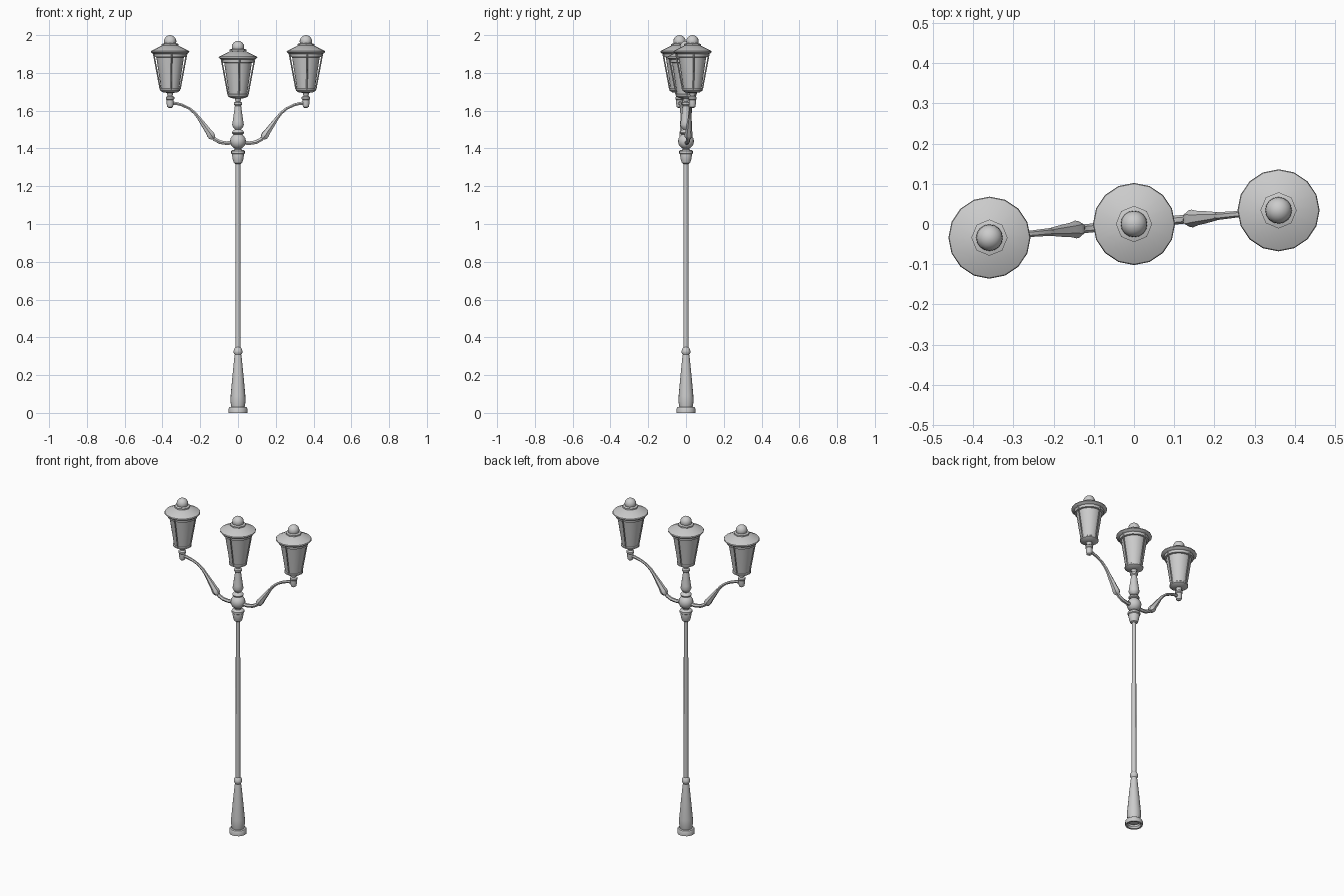
import bpy, bmesh, math
from mathutils import Matrix, Vector

if "Cube" in bpy.data.objects:
    bpy.data.objects.remove(bpy.data.objects["Cube"])

ARM_ANGLE = math.radians(5.4)


def finish(ob, angle=35):
    bpy.ops.object.select_all(action='DESELECT')
    ob.select_set(True)
    bpy.context.view_layer.objects.active = ob
    bpy.ops.object.shade_smooth_by_angle(angle=math.radians(angle))


def lathe(name, profile, sides, loc=(0, 0, 0), cap=True):
    """Revolve (radius, height) points about z, listed bottom to top."""
    bm = bmesh.new()
    rings = []
    for r, z in profile:
        rings.append([bm.verts.new((r * math.cos(2 * math.pi * i / sides),
                                    r * math.sin(2 * math.pi * i / sides), z))
                      for i in range(sides)])
    for a, b in zip(rings, rings[1:]):
        for i in range(sides):
            j = (i + 1) % sides
            bm.faces.new((a[i], a[j], b[j], b[i]))
    if cap:
        bm.faces.new(rings[0][::-1])
        bm.faces.new(rings[-1])
    me = bpy.data.meshes.new(name)
    bm.to_mesh(me)
    bm.free()
    ob = bpy.data.objects.new(name, me)
    bpy.context.collection.objects.link(ob)
    ob.location = loc
    finish(ob)
    return ob


def ball(name, r, loc):
    bpy.ops.mesh.primitive_uv_sphere_add(segments=16, ring_count=10, radius=r, location=loc)
    ob = bpy.context.object
    ob.name = name
    finish(ob)


def tube(name, points, sides_res, angle=0.0):
    """Swept tube through (distance, height, radius) points, turned about z."""
    cu = bpy.data.curves.new(name, 'CURVE')
    cu.dimensions = '3D'
    cu.bevel_depth = 1.0
    cu.bevel_resolution = sides_res
    cu.use_fill_caps = True
    sp = cu.splines.new('POLY')
    sp.points.add(len(points) - 1)
    for p, (d, z, r) in zip(sp.points, points):
        p.co = (d * math.cos(angle), d * math.sin(angle), z, 1)
        p.radius = r
    ob = bpy.data.objects.new(name, cu)
    bpy.context.collection.objects.link(ob)
    bpy.ops.object.select_all(action='DESELECT')
    ob.select_set(True)
    bpy.context.view_layer.objects.active = ob
    bpy.ops.object.convert(target='MESH')
    ob = bpy.context.object
    ob.name = name
    finish(ob)
    return ob


def lantern(tag, x, y, top):
    """Lantern whose finial reaches the height `top`."""
    loc = (x, y, top)
    ball(tag + "_finial", 0.033, (x, y, top - 0.033))
    lathe(tag + "_collar", [(0.030, -0.06), (0.045, -0.055), (0.045, -0.047), (0.030, -0.042)], 8, loc)
    # wide conical roof with a stepped rim underneath
    lathe(tag + "_roof", [(0.070, -0.118), (0.083, -0.115), (0.085, -0.100), (0.094, -0.097),
                          (0.102, -0.090), (0.100, -0.084), (0.040, -0.054)], 16, loc)
    lathe(tag + "_glass", [(0.048, -0.285), (0.074, -0.110)], 16, loc)
    # floor plate and neck
    lathe(tag + "_base", [(0.016, -0.345), (0.022, -0.338), (0.022, -0.328), (0.013, -0.322),
                          (0.017, -0.306), (0.038, -0.303), (0.053, -0.294), (0.053, -0.286),
                          (0.045, -0.280)], 16, loc)
    # slanted corner bars
    for k in range(4):
        bar = tube(f"{tag}_bar_{k}", [(0.052, -0.288, 0.004), (0.088, -0.098, 0.004)], 0,
                   ARM_ANGLE + k * math.pi / 2)
        bar.location = loc


# post, from the hollow plinth to the capital
lathe("plinth", [(0.034, 0.012), (0.040, 0.0), (0.050, 0.0), (0.050, 0.022), (0.046, 0.030),
                 (0.036, 0.032)], 16, cap=False)
lathe("post_foot", [(0.034, 0.022), (0.036, 0.036), (0.040, 0.060), (0.039, 0.090), (0.030, 0.190),
                    (0.020, 0.290), (0.017, 0.308), (0.023, 0.318), (0.024, 0.328),
                    (0.018, 0.342), (0.013, 0.348)], 16)
lathe("post", [(0.0135, 0.34), (0.0125, 1.34)], 12)
lathe("capital", [(0.013, 1.318), (0.022, 1.323), (0.027, 1.338), (0.032, 1.365), (0.031, 1.370),
                  (0.036, 1.374), (0.036, 1.386), (0.030, 1.391), (0.018, 1.394),
                  (0.018, 1.410)], 16)
ball("hub", 0.042, (0, 0, 1.438))
lathe("centre_stem", [(0.020, 1.472), (0.030, 1.478), (0.032, 1.485), (0.026, 1.495), (0.015, 1.500),
                      (0.026, 1.511), (0.031, 1.525), (0.028, 1.545), (0.018, 1.615),
                      (0.016, 1.630)], 16)
lantern("centre_lantern", 0, 0, 1.970)

# two opposite arms with flared sleeves, each holding a lantern
ARM = [(0.02, 1.432, 0.012), (0.06, 1.428, 0.011), (0.095, 1.433, 0.011), (0.122, 1.447, 0.011),
       (0.144, 1.472, 0.010), (0.170, 1.508, 0.010), (0.200, 1.550, 0.010), (0.228, 1.586, 0.009),
       (0.258, 1.611, 0.008), (0.295, 1.629, 0.008), (0.330, 1.639, 0.009), (0.362, 1.640, 0.010)]
SLEEVE = [(0.130, 1.453, 0.012), (0.138, 1.462, 0.021), (0.146, 1.473, 0.022), (0.158, 1.491, 0.018),
          (0.180, 1.522, 0.015), (0.208, 1.561, 0.010)]
for side, turn in (("right", ARM_ANGLE), ("left", ARM_ANGLE + math.pi)):
    tube(side + "_arm", ARM, 1, turn)
    tube(side + "_arm_sleeve", SLEEVE, 1, turn)
    x, y = 0.361 * math.cos(turn), 0.361 * math.sin(turn)
    lathe(side + "_elbow", [(0.007, 1.614), (0.015, 1.620), (0.019, 1.638), (0.018, 1.660)], 12, (x, y, 0))
    lantern(side + "_lantern", x, y, 2.0)
